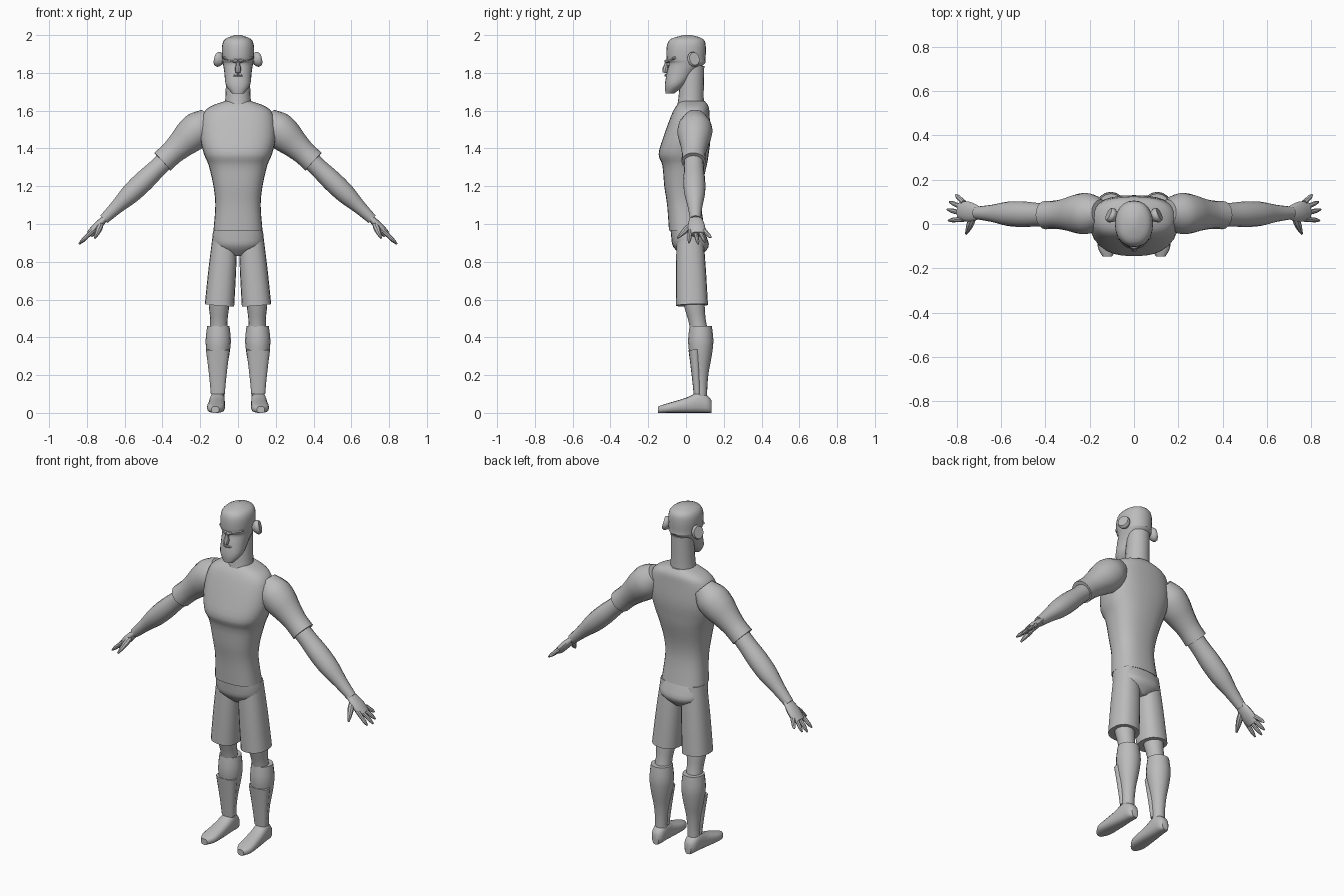
import bpy, bmesh
from math import sin, cos, pi, radians, copysign
from mathutils import Vector

if "Cube" in bpy.data.objects:
    bpy.data.objects.remove(bpy.data.objects["Cube"], do_unlink=True)

SIDE, BACK, UP = Vector((1, 0, 0)), Vector((0, 1, 0)), Vector((0, 0, 1))
GREY = (0.5, 0.5, 0.5, 1)

grey = bpy.data.materials.new("plain_grey")
grey.use_nodes = True
grey.diffuse_color = GREY
grey.node_tree.nodes["Principled BSDF"].inputs["Base Color"].default_value = GREY

parts = []


def smooth_rows(rows, steps=3):
    """Pass a smooth curve through the rows and return more of them."""
    rows = [Vector(row) for row in rows]
    result = []
    for i in range(len(rows) - 1):
        before, here = rows[max(i - 1, 0)], rows[i]
        there, after = rows[i + 1], rows[min(i + 2, len(rows) - 1)]
        leave, arrive = (there - before) / 2, (after - here) / 2
        for step in range(steps):
            t = step / steps
            blend = t * t * (3 - 2 * t)
            result.append(here.lerp(there, blend) + leave * t * (1 - t) ** 2
                          - arrive * t * t * (1 - t))
    return result + [rows[-1]]


def loft(name, rings, axis, ref=BACK, sides=16, power=1.0):
    """Skin rings of (centre, radius along u, radius along v) and mirror side parts."""
    axis = axis.normalized()
    u = ref.cross(axis).normalized()
    v = axis.cross(u)
    bm = bmesh.new()
    loops = []
    for centre, radius_u, radius_v in rings:
        loop = []
        for k in range(sides):
            c, s = cos(2 * pi * k / sides), sin(2 * pi * k / sides)
            along_u = copysign(abs(c) ** power, c) * radius_u
            along_v = copysign(abs(s) ** power, s) * radius_v
            loop.append(bm.verts.new(centre + u * along_u + v * along_v))
        loops.append(loop)
    for low, high in zip(loops, loops[1:]):
        for k in range(sides):
            j = (k + 1) % sides
            bm.faces.new((low[k], low[j], high[j], high[k]))
    bm.faces.new(loops[0])
    bm.faces.new(loops[-1])
    bmesh.ops.recalc_face_normals(bm, faces=bm.faces)
    mesh = bpy.data.meshes.new(name)
    bm.to_mesh(mesh)
    bm.free()
    mesh.materials.append(grey)
    obj = bpy.data.objects.new(name, mesh)
    bpy.context.collection.objects.link(obj)
    if any(centre.x > 0 for centre, *_ in rings):
        obj.modifiers.new("mirror", 'MIRROR')
    parts.append(obj)


def limb(name, start, end, radii, widen=1.0, **options):
    """Straight limb whose radii are evenly spaced from start to end."""
    start, end = Vector(start), Vector(end)
    rows = smooth_rows([(i / (len(radii) - 1), r) for i, r in enumerate(radii)])
    rings = [(start.lerp(end, t), r, r * widen) for t, r in rows]
    loft(name, rings, end - start, **options)


def stack(name, rows, **options):
    """Level body from rows of (height, half width, front, back)."""
    rings = [(Vector((0, (front + back) / 2, z)), half, (back - front) / 2)
             for z, half, front, back in smooth_rows(rows)]
    loft(name, rings, UP, **options)


# Shirt body with chest shelf and sloping shoulders
stack("shirt_body", [
    (.965, .13, -.09, .1), (1.1, .12, -.1, .08), (1.2, .13, -.115, .085),
    (1.31, .155, -.125, .11), (1.37, .18, -.145, .12), (1.46, .2, -.12, .13),
    (1.57, .19, -.08, .125), (1.62, .15, -.055, .12), (1.65, .07, -.03, .1),
], sides=28, power=.8)

# Sleeves and bare arms
limb("sleeve", (.15, .05, 1.56), (.4, .04, 1.33), (.06, .09, .09, .075, .064, .064))
limb("arm", (.36, .04, 1.36), (.71, .05, 1.025), (.05, .05, .055, .052, .037, .027), widen=1.05)

# Hands: palm, fanned fingers and a thumb
limb("palm", (.7, .05, 1.035), (.785, .06, .945), (.015, .021, .023, .02), widen=2)
tips = {"index": (.837, .016, .9), "middle": (.842, .065, .893),
        "ring": (.832, .1, .905), "little": (.803, .132, .928)}
for i, (label, tip) in enumerate(tips.items()):
    knuckle = (.768, .022 + .025 * i, .965)
    limb(label + "_finger", knuckle, tip, (.013, .012, .011, .01, .004), sides=8)
limb("thumb", (.725, .03, 1), (.757, -.045, .925), (.014, .017, .013, .005), sides=8)

# Shorts: hips and two flared legs
stack("shorts_hips", [(.985, .125, -.083, .09), (.93, .136, -.078, .11),
                      (.88, .125, -.068, .12), (.83, .04, -.02, .08)], sides=24, power=.85)
limb("shorts_leg", (.067, .02, .96), (.098, .032, .57), (.064, .073, .078),
     widen=1.08, sides=20, power=.85)

# Knees, socks and shin guards
limb("knee", (.1, .035, .62), (.102, .07, .43), (.058, .053, .046, .046))
limb("sock", (.107, .078, .06), (.104, .078, .46), (.034, .035, .043, .058, .067, .059))
limb("shin_guard", (.107, .06, .1), (.107, .046, .335), (.037, .044, .053, .063),
     widen=.52, power=.85)

# Shoes from heel to toe, flat on the ground: (y, half width, height)
shoe = [(.135, .02, .065), (.115, .035, .09), (.07, .04, .11),
        (0, .044, .08), (-.1, .046, .05), (-.147, .02, .035)]
loft("shoe", [(Vector((.113 - y / 20, y, height / 2)), half, height / 2)
              for y, half, height in smooth_rows(shoe)], -BACK, ref=UP, power=.75)

# Neck and head with a long square jaw
limb("neck", (0, .035, 1.84), (0, .022, 1.56), (.062, .064, .068, .08), sides=20)
stack("head", [
    (1.69, .03, -.108, -.065), (1.735, .064, -.112, -.005), (1.8, .072, -.102, .05),
    (1.85, .08, -.09, .1), (1.87, .083, -.102, .103), (1.94, .085, -.102, .105),
    (1.98, .067, -.08, .09), (2, .015, -.01, .03),
], sides=24, power=.92)

# Face details and ears
limb("nose", (0, -.1, 1.865), (0, -.113, 1.8), (.008, .011, .016, .012), sides=8)
limb("brow", (0, -.105, 1.86), (.075, -.058, 1.88), (.011, .01, .007), ref=UP, sides=8)
limb("upper_lip", (0, -.108, 1.787), (.04, -.09, 1.783), (.007, .006, .003), ref=UP, sides=8)
limb("ear", (.078, .028, 1.865), (.115, .045, 1.875), (.016, .028, .034, .029),
     widen=1.2, ref=UP)

# Smooth shading with kept sharp edges
bpy.ops.object.select_all(action='DESELECT')
for part in parts:
    part.select_set(True)
bpy.context.view_layer.objects.active = parts[0]
bpy.ops.object.shade_smooth_by_angle(angle=radians(42))
